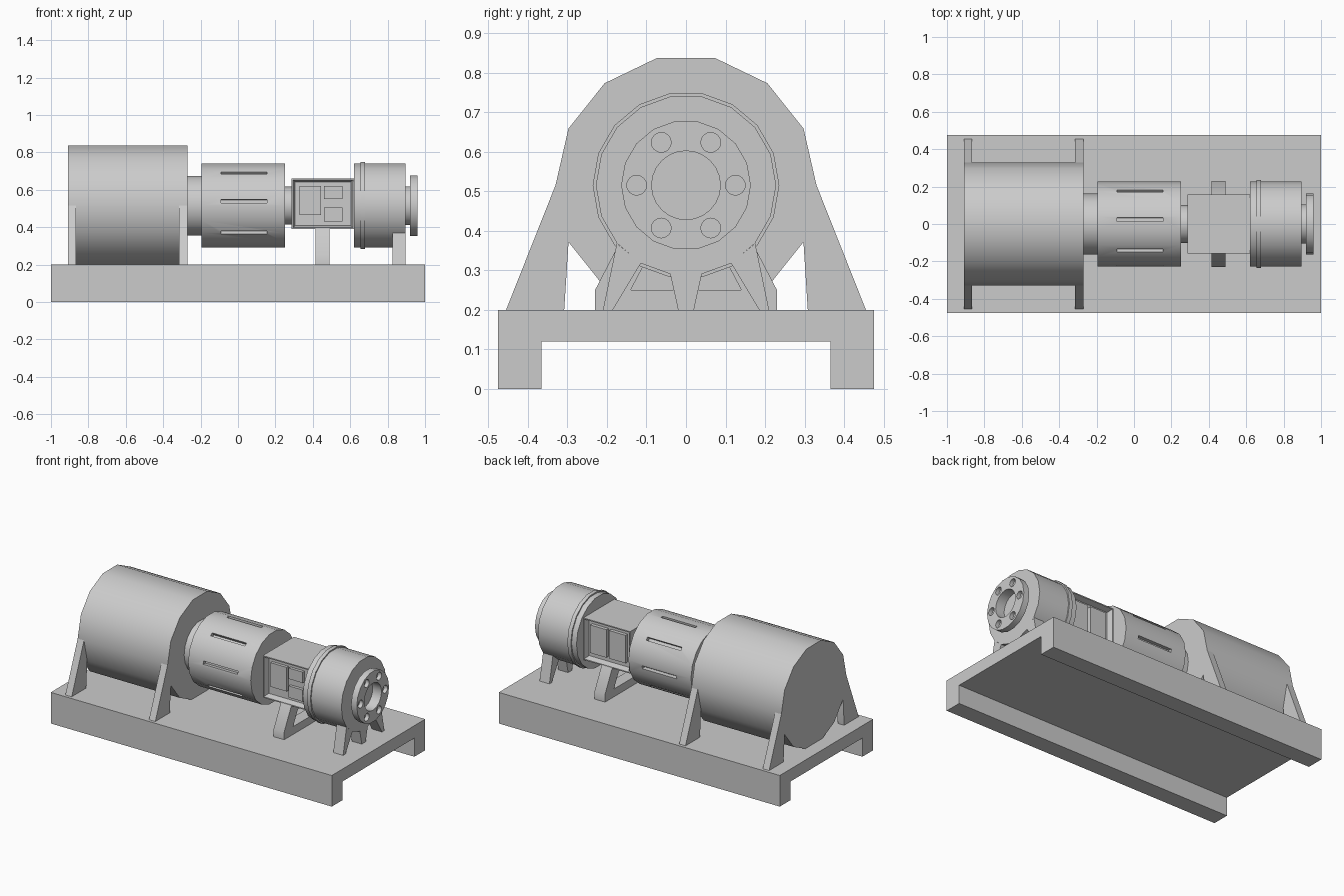
import bpy, bmesh
from math import sin, cos, pi, radians

if "Cube" in bpy.data.objects:
    bpy.data.objects.remove(bpy.data.objects["Cube"])

AXIS_Z = 0.515  # height of the shaft line


def finish(ob, angle=35):
    ob.data.shade_smooth()
    ob.data.set_sharp_from_angle(angle=radians(angle))


def prism(name, profile, x0, x1):
    """Extrude a (y, z) profile along x."""
    bm = bmesh.new()
    face = bm.faces.new([bm.verts.new((x0, y, z)) for y, z in profile])
    ext = bmesh.ops.extrude_face_region(bm, geom=[face])
    verts = [g for g in ext["geom"] if isinstance(g, bmesh.types.BMVert)]
    bmesh.ops.translate(bm, verts=verts, vec=(x1 - x0, 0, 0))
    bmesh.ops.recalc_face_normals(bm, faces=bm.faces)
    me = bpy.data.meshes.new(name)
    bm.to_mesh(me)
    bm.free()
    ob = bpy.data.objects.new(name, me)
    bpy.context.collection.objects.link(ob)
    finish(ob)
    return ob


def ring(r, n, y=0, z=AXIS_Z):
    return [(y + r * cos(2 * pi * k / n), z + r * sin(2 * pi * k / n)) for k in range(n)]


def drum(name, r, n, x0, x1):
    return prism(name, ring(r, n), x0, x1)


def box(name, x0, x1, y0, y1, z0, z1):
    return prism(name, [(y0, z0), (y1, z0), (y1, z1), (y0, z1)], x0, x1)


def cut(ob, cutters):
    """Subtract the cutters, then remove them."""
    bpy.context.view_layer.objects.active = ob
    for c in cutters:
        c.hide_render = True
        m = ob.modifiers.new("cut", 'BOOLEAN')
        m.operation, m.solver, m.object = 'DIFFERENCE', 'EXACT', c
        bpy.ops.object.modifier_apply(modifier=m.name)
        bpy.data.objects.remove(c)
    finish(ob)


def mirrored(profile, s):
    return [(s * y, z) for y, z in profile]


# Base: inverted channel
prism("base_channel", [(-.475, 0), (-.365, 0), (-.365, .12), (.365, .12),
                       (.365, 0), (.475, 0), (.475, .2), (-.475, .2)], -1, 1)

# Large motor drum and its four splayed feet
drum("motor_drum", .33, 14, -.91, -.27)
foot = [(.33, AXIS_Z), (.455, .2), (.308, .2), (.297, .372)]
for end, x in (("rear", -.91), ("front", -.315)):
    for s in (-1, 1):
        prism(f"motor_foot_{end}_{'left' if s > 0 else 'right'}", mirrored(foot, s), x, x + .045)
drum("motor_neck", .162, 18, -.275, -.19)

# Slotted coupling housing
housing = drum("coupling_housing", .228, 18, -.195, .25)
slots = []
for k in range(8):
    a = radians(39 + 45 * k)
    c, s = cos(a), sin(a)
    pts = [(r * c - t * s, AXIS_Z + r * s + t * c)
           for r, t in ((.2, -.01), (.26, -.01), (.26, .01), (.2, .01))]
    slots.append(prism("slot_cutter", pts, -.09, .155))
cut(housing, slots)
drum("drive_shaft", .102, 12, .245, .3)

# Control box: recessed frame on both long sides
control = box("control_box", .287, .622, -.158, .158, .39, .66)
bm = bmesh.new()
bm.from_mesh(control.data)
for thick, depth in ((.01, 0), (.016, -.035)):
    sides = sorted((f for f in bm.faces if abs(f.normal.y) > .99),
                   key=lambda f: f.calc_center_median().y)
    # the innermost face on each side is the one spanning the centre
    sides = [f for f in sides if abs(f.calc_center_median().x - .4545) < .01
             and f.calc_area() > .03]
    bmesh.ops.inset_individual(bm, faces=sides, thickness=thick, depth=depth)
bm.to_mesh(control.data)
bm.free()
finish(control)

# Raised panels inside the frames
for i, (x0, x1, z0, z1) in enumerate([(.33, .445, .465, .62), (.46, .56, .55, .62),
                                      (.46, .56, .43, .505)]):
    box(f"front_panel_{i}", x0, x1, -.142, -.12, z0, z1)
for i, (x0, x1) in enumerate([(.33, .445), (.465, .58)]):
    box(f"back_panel_{i}", x0, x1, .12, .145, .44, .62)

# Stand under the control box
stand = prism("control_stand", [(-.23, .2), (.23, .2), (.23, .25), (.155, .395),
                                (-.155, .395), (-.23, .25)], .415, .49)
cut(stand, [prism("stand_cutter", [(-.14, .25), (.14, .25), (.09, .345), (-.09, .345)], .3, .6)])

# Pump drum with raised band
drum("pump_drum", .228, 18, .62, .895)
drum("pump_band", .236, 18, .655, .68)

# Three pump legs following the drum facets
side_leg = [(.21, .2), (.185, .2), (.114, .318), (.175, .368)]
for s in (-1, 1):
    prism(f"pump_leg_{'left' if s > 0 else 'right'}", mirrored(side_leg, s), .825, .895)
prism("pump_leg_middle", [(-.02, .2), (.02, .2), (.04, .291), (-.04, .291)], .825, .895)

# Outlet neck and bolted flange
cut(drum("outlet_neck", .105, 18, .89, .925), [prism("bore_cutter", ring(.087, 24), .897, 1)])
holes = [prism("bore_cutter", ring(.087, 24), .9, 1)]
for k in range(6):
    a = k * pi / 3
    holes.append(prism("bolt_cutter", ring(.025, 16, .125 * cos(a), AXIS_Z + .125 * sin(a)), .935, 1))
cut(drum("outlet_flange", .164, 18, .92, .96), holes)
